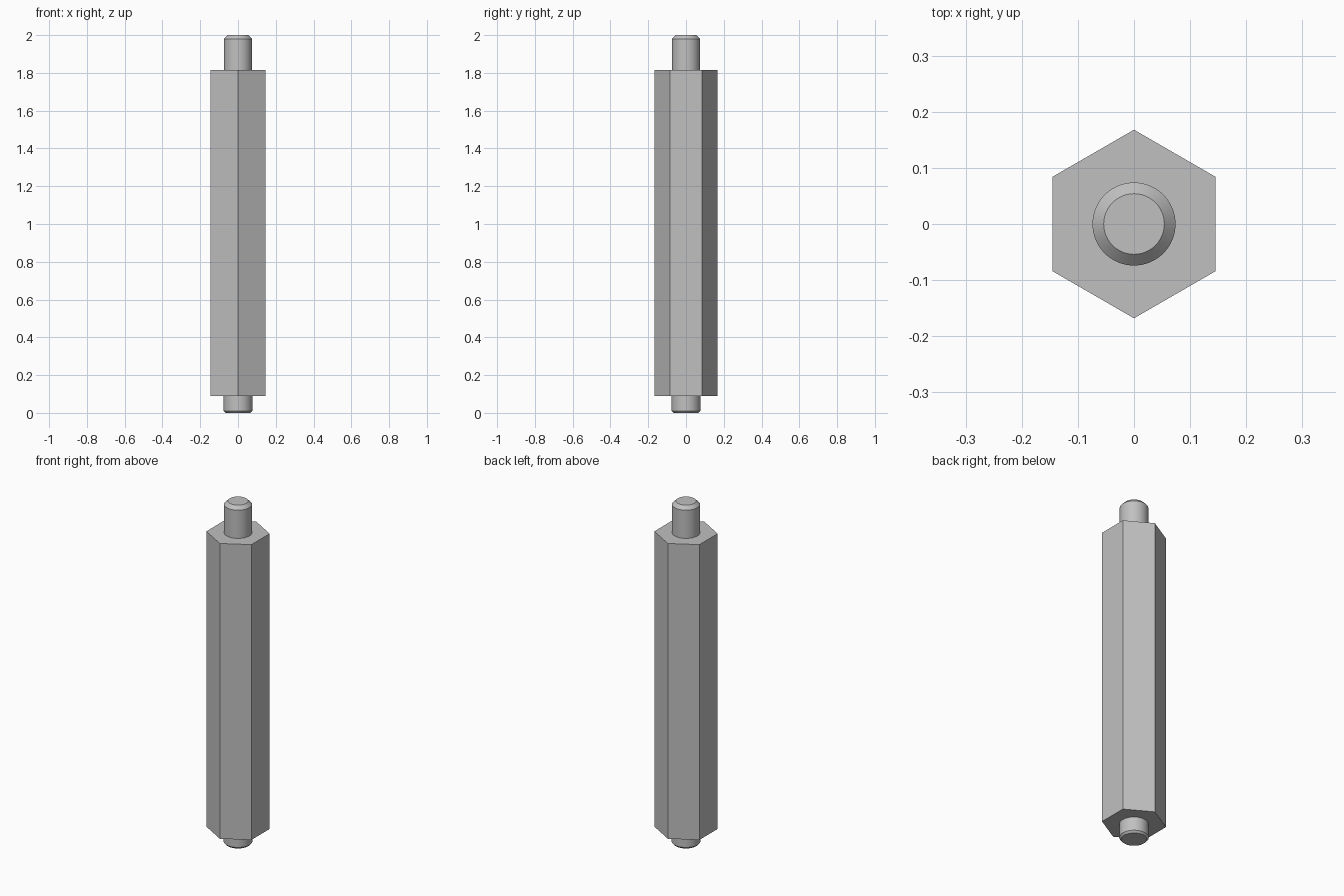
import bpy, bmesh
from math import cos, sin, pi, radians

cube = bpy.data.objects.get("Cube")
if cube:
    bpy.data.objects.remove(cube, do_unlink=True)

metal = bpy.data.materials.new("grey metal")
metal.use_nodes = True
colour = (0.53, 0.53, 0.53, 1)
metal.diffuse_color = colour
metal.node_tree.nodes["Principled BSDF"].inputs["Base Color"].default_value = colour


def turned_part(name, profile, sides, smooth=False):
    """Stack rings of (radius, height) into a closed solid, first corner on +y."""
    bm = bmesh.new()
    angles = [pi / 2 + 2 * pi * i / sides for i in range(sides)]
    rings = [[bm.verts.new((r * cos(a), r * sin(a), z)) for a in angles]
             for r, z in profile]
    for low, high in zip(rings, rings[1:]):
        for i in range(sides):
            j = (i + 1) % sides
            bm.faces.new((low[i], low[j], high[j], high[i]))
    bm.faces.new(rings[0][::-1])
    bm.faces.new(rings[-1])
    mesh = bpy.data.meshes.new(name)
    bm.to_mesh(mesh)
    bm.free()
    mesh.materials.append(metal)
    obj = bpy.data.objects.new(name, mesh)
    bpy.context.collection.objects.link(obj)
    if smooth:
        bpy.ops.object.select_all(action="DESELECT")
        obj.select_set(True)
        bpy.context.view_layer.objects.active = obj
        bpy.ops.object.shade_smooth_by_angle(angle=radians(30))
    return obj


BOTTOM, TOP = 0.09, 1.815

# Hexagonal body
turned_part("hex_body", [(0.168, BOTTOM), (0.168, TOP)], 6)

# Chamfered round studs, seated slightly inside the body
turned_part("top_stud", [(0.074, TOP - 0.02), (0.074, 1.98), (0.054, 2.0)], 64, True)
turned_part("bottom_stud", [(0.066, 0), (0.076, 0.011), (0.076, BOTTOM + 0.02)], 64, True)
